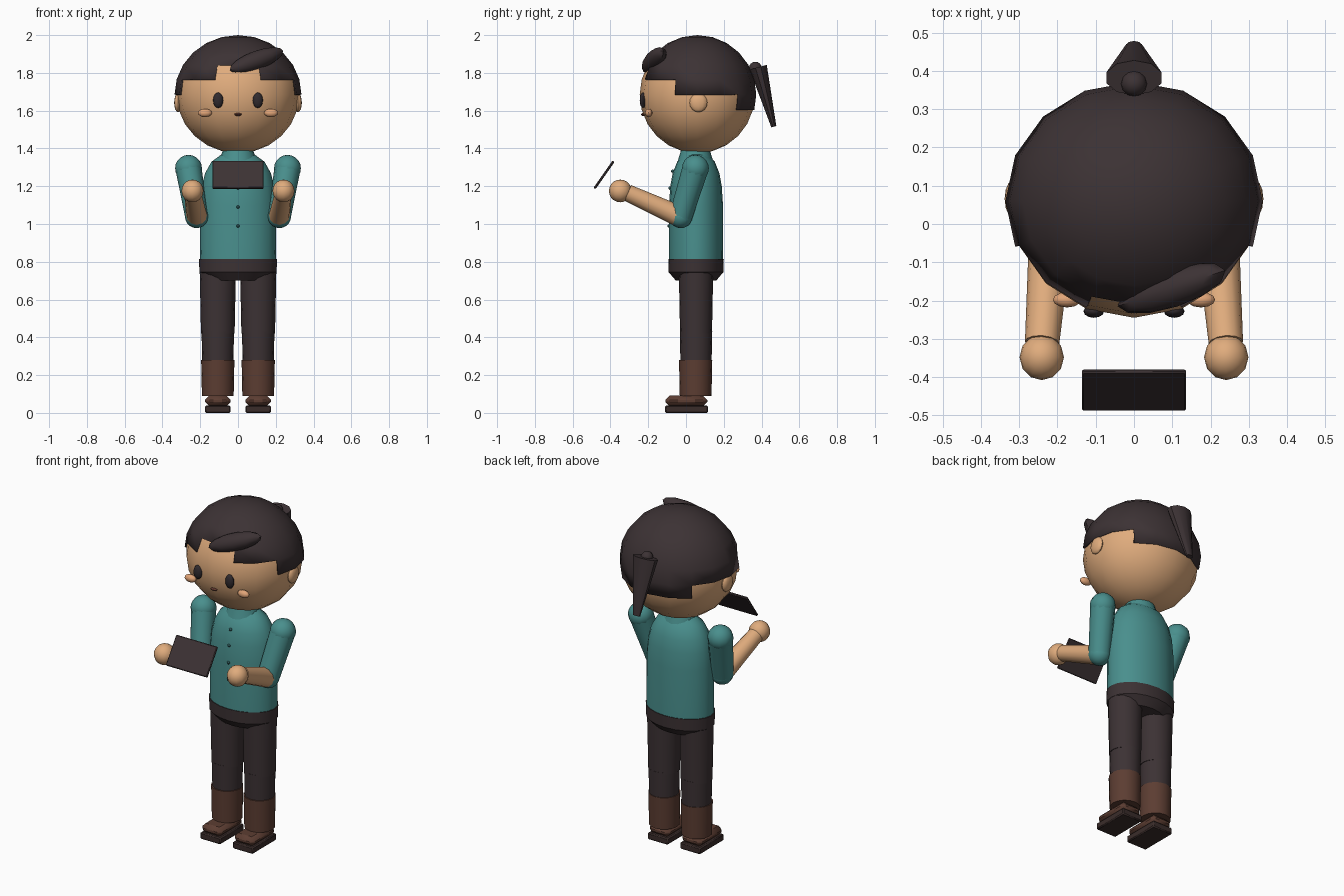
import bpy, bmesh, math
from mathutils import Vector, Matrix, Euler

if "Cube" in bpy.data.objects:
    bpy.data.objects.remove(bpy.data.objects["Cube"])


def material(name, r, g, b):
    m = bpy.data.materials.new(name)
    m.diffuse_color = [((c / 255 + 0.055) / 1.055) ** 2.4 for c in (r, g, b)] + [1]
    m.use_nodes = True
    m.node_tree.nodes["Principled BSDF"].inputs["Base Color"].default_value = m.diffuse_color
    return m


SKIN = material("skin", 224, 172, 125)
BLUSH = material("blush", 226, 165, 120)
DARK = material("charcoal", 60, 50, 52)
TEAL = material("teal", 73, 143, 141)
TEAL_DARK = material("button_teal", 45, 92, 92)
BROWN = material("boot_brown", 92, 61, 50)
SOLE = material("sole_brown", 58, 44, 42)
MOUTH = material("mouth_brown", 95, 55, 45)
EYE = material("eye_dark", 48, 42, 46)


def finish(name, bm, mat, matrix=Matrix()):
    bmesh.ops.recalc_face_normals(bm, faces=bm.faces)
    me = bpy.data.meshes.new(name)
    bm.to_mesh(me)
    bm.free()
    me.transform(matrix)
    me.materials.append(mat)
    ob = bpy.data.objects.new(name, me)
    bpy.context.collection.objects.link(ob)
    return ob


def ball(name, mat, center, radii, rot=None, seg=16, rings=12):
    bm = bmesh.new()
    bmesh.ops.create_uvsphere(bm, u_segments=seg, v_segments=rings, radius=1)
    r = rot.to_matrix().to_4x4() if rot else Matrix()
    return finish(name, bm, mat, Matrix.Translation(center) @ r @ Matrix.Diagonal((*radii, 1)))


def limb(name, mat, a, b, r1, r2, seg=12, flat=1.0):
    """Tapered cylinder from a to b; flat squashes it front to back."""
    a, b = Vector(a), Vector(b)
    bm = bmesh.new()
    bmesh.ops.create_cone(bm, cap_ends=True, segments=seg, radius1=r1, radius2=r2, depth=(b - a).length)
    # roll-free frame with local x kept close to world x
    z = (b - a).normalized()
    y = z.cross(Vector((1, 0, 0))).normalized()
    x = y.cross(z)
    frame = Matrix((x, y, z)).transposed().to_4x4()
    return finish(name, bm, mat, Matrix.Translation((a + b) / 2) @ frame @ Matrix.Diagonal((1, flat, 1, 1)))


def lathe(name, mat, center, profile, yscale, seg=20):
    """Closed elliptical stack of (z, radius) rings."""
    bm = bmesh.new()
    rings = []
    for z, r in profile:
        rings.append([bm.verts.new((center[0] + r * math.cos(t), center[1] + r * yscale * math.sin(t), z))
                      for t in (2 * math.pi * i / seg for i in range(seg))])
    for lo, hi in zip(rings, rings[1:]):
        for i in range(seg):
            j = (i + 1) % seg
            bm.faces.new((lo[i], lo[j], hi[j], hi[i]))
    bm.faces.new(rings[0])
    bm.faces.new(rings[-1])
    return finish(name, bm, mat)


def slab(name, mat, center, size, rot=(0, 0, 0), bevel=0.0):
    bm = bmesh.new()
    bmesh.ops.create_cube(bm, size=1)
    bmesh.ops.scale(bm, vec=size, verts=bm.verts)
    if bevel:
        bmesh.ops.bevel(bm, geom=bm.edges[:], offset=bevel, segments=1, affect='EDGES')
    return finish(name, bm, mat, Matrix.Translation(center) @ Euler(rot).to_matrix().to_4x4())


# Head and face
HEAD = Vector((0, 0.06, 1.685))
ball("head", SKIN, HEAD, (0.325, 0.305, 0.31))
ball("mouth", MOUTH, (0, -0.226, 1.58), (0.021, 0.012, 0.008), seg=10, rings=6)

# Hair cap: a sphere cut along its grid, longer toward the back
bm = bmesh.new()
bmesh.ops.create_uvsphere(bm, u_segments=16, v_segments=12, radius=1)
cut = []
for f in bm.faces:
    c = f.calc_center_median()
    around = math.degrees(math.atan2(abs(c.x), -c.y))
    lat = math.degrees(math.atan2(c.z, math.hypot(c.x, c.y)))
    limit = 30 if around < 22.5 else 15 if around < 67.5 else 0 if around < 135 else -15
    if lat < limit:
        cut.append(f)
bmesh.ops.delete(bm, geom=cut, context='FACES')
hair = finish("hair_cap", bm, DARK, Matrix.Translation(HEAD) @ Matrix.Diagonal((0.336, 0.312, 0.315, 1)))
shell = hair.modifiers.new("thickness", 'SOLIDIFY')
shell.thickness = 0.02
shell.offset = -1

# Swept fringe, hair bobble and ponytail
sweep = Vector((0.9, 0.3, 0.33)).to_track_quat('X', 'Z')
ball("fringe", DARK, (0.098, -0.168, 1.866), (0.157, 0.05, 0.05), rot=sweep, seg=12, rings=8)
ball("hair_bobble", DARK, (0, 0.367, 1.825), (0.034, 0.034, 0.034), seg=12, rings=8)
limb("ponytail", DARK, (0, 0.465, 1.515), (0, 0.382, 1.83), 0.022, 0.076, seg=10, flat=0.62)

# Torso, collar, hips and shirt buttons
lathe("shirt", TEAL, (0, 0.053),
      [(0.80, 0.202), (1.10, 0.201), (1.20, 0.192), (1.27, 0.174), (1.33, 0.14), (1.37, 0.085)], 0.71)
lathe("collar", TEAL, (0, 0.05), [(1.33, 0.10), (1.385, 0.082), (1.41, 0.075)], 0.95, 16)
lathe("hips", DARK, (0, 0.053), [(0.70, 0.15), (0.745, 0.204), (0.815, 0.207)], 0.71)
for z, y in ((0.99, -0.09), (1.09, -0.09), (1.19, -0.085), (1.28, -0.07)):
    ball("button", TEAL_DARK, (0, y, z), (0.009, 0.009, 0.009), seg=8, rings=6)

# Paired parts
for s, side in ((-1, "left"), (1, "right")):
    ball(side + "_ear", SKIN, (s * 0.318, 0.066, 1.642), (0.02, 0.047, 0.05), seg=12, rings=8)
    ball(side + "_eye", EYE, (s * 0.105, -0.228, 1.655), (0.027, 0.017, 0.041), seg=12, rings=8)
    ball(side + "_cheek", BLUSH, (s * 0.175, -0.198, 1.588), (0.037, 0.02, 0.022), seg=12, rings=8)

    # Arm
    shoulder, elbow = (s * 0.262, 0.05, 1.295), (s * 0.219, -0.028, 1.04)
    wrist = (s * 0.24, -0.31, 1.165)
    ball(side + "_shoulder", TEAL, shoulder, (0.071, 0.071, 0.071), seg=12, rings=10)
    limb(side + "_sleeve", TEAL, elbow, shoulder, 0.061, 0.069)
    ball(side + "_elbow", TEAL, elbow, (0.062, 0.062, 0.062), seg=12, rings=10)
    limb(side + "_forearm", SKIN, (s * 0.219, -0.045, 1.045), wrist, 0.056, 0.045)
    ball(side + "_hand", SKIN, (s * 0.241, -0.348, 1.175), (0.058, 0.06, 0.06), seg=12, rings=10)

    # Leg, boot and foot
    x = s * 0.107
    limb(side + "_thigh", DARK, (x, 0.053, 0.42), (x, 0.053, 0.76), 0.089, 0.096, seg=16, flat=0.95)
    limb(side + "_shin", DARK, (x, 0.053, 0.25), (x, 0.053, 0.43), 0.082, 0.086, seg=16)
    limb(side + "_boot", BROWN, (x, 0.051, 0.09), (x, 0.051, 0.28), 0.084, 0.088, seg=16)
    slab(side + "_foot", BROWN, (x, 0.002, 0.063), (0.134, 0.222, 0.056), bevel=0.022)
    slab(side + "_sole", SOLE, (x, 0.003, 0.02), (0.134, 0.226, 0.04), bevel=0.006)

# Tilted tablet held in front
slab("tablet", DARK, (0, -0.434, 1.26), (0.272, 0.013, 0.176), rot=(math.radians(-35), 0, 0), bevel=0.004)

# Smooth the rounded surfaces, keep sharp edges
bpy.ops.object.select_all(action='SELECT')
bpy.context.view_layer.objects.active = hair
bpy.ops.object.shade_smooth_by_angle(angle=math.radians(38))
